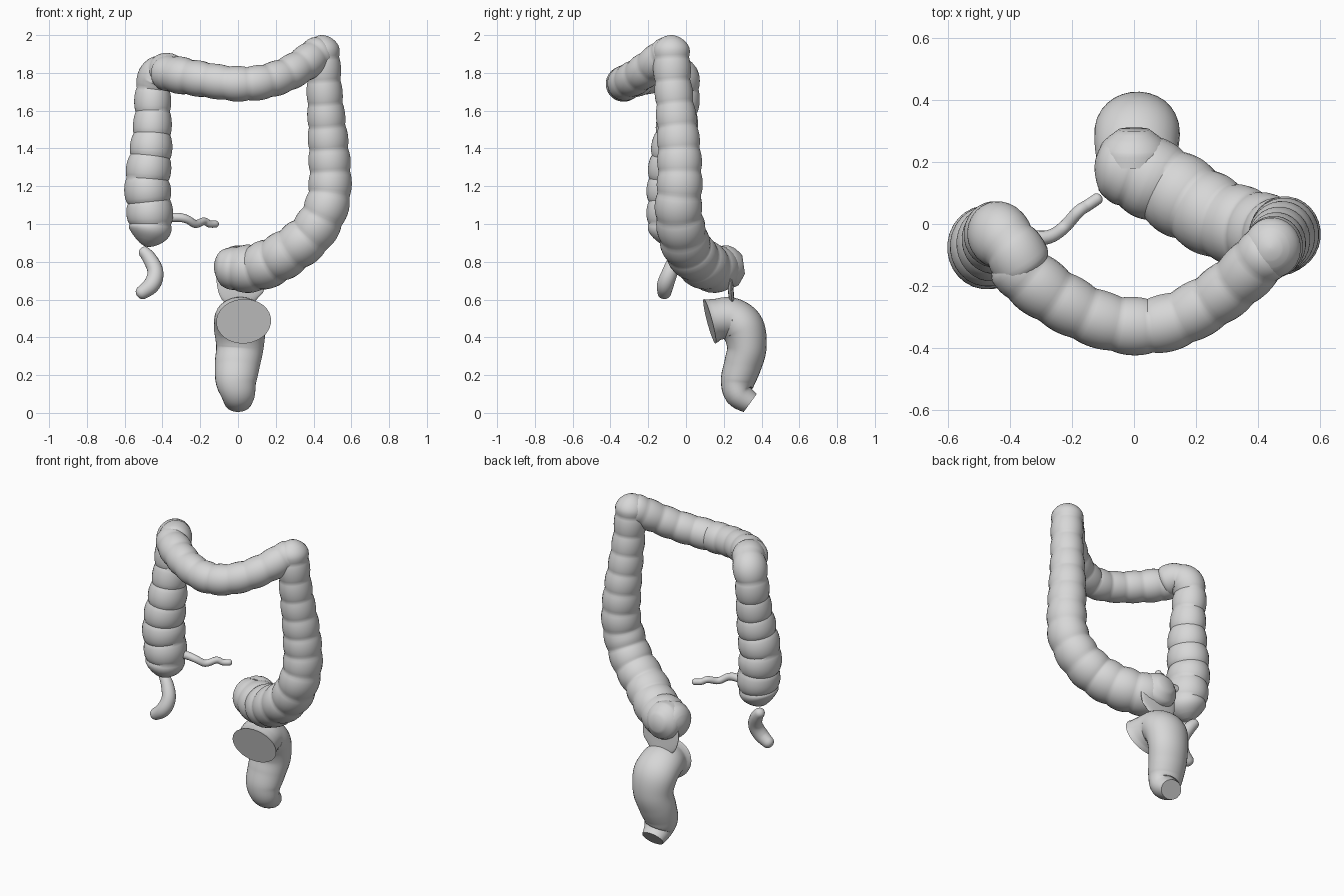
import bpy, bmesh, math
from mathutils import Vector

mat = bpy.data.materials.new("pale grey")
mat.diffuse_color = (0.68, 0.68, 0.68, 1)


def spline(pts, t):
    """Catmull-Rom through (x, y, z, radius) points."""
    i = min(int(t), len(pts) - 2)
    u = t - i
    a = [Vector(pts[max(0, min(len(pts) - 1, i + k))]) for k in (-1, 0, 1, 2)]
    return 0.5 * (2 * a[1] + (a[2] - a[0]) * u + (2 * a[0] - 5 * a[1] + 4 * a[2] - a[3]) * u * u
                  + (3 * a[1] - a[0] - 3 * a[2] + a[3]) * u ** 3)


def tube(name, pts, pouch=0.0, depth=0.1, round_start=0.0, round_end=0.0, sides=28,
         step=0.012, stretch=(1, 1, 1)):
    """Sweep a circle along a path; pouch = bulge length, round_* = dome length."""
    dense = [spline(pts, k * (len(pts) - 1) / 800) for k in range(801)]
    length = [0.0]
    for p, q in zip(dense, dense[1:]):
        length.append(length[-1] + (q.xyz - p.xyz).length)
    total = length[-1]
    n = round(total / step)
    count = max(1, round(total / pouch)) if pouch else 0
    stops = [total * k / n for k in range(n + 1)]
    for k in (0.02, 0.1, 0.3):                      # extra rings on the domes
        if round_start: stops.append(round_start * k)
        if round_end: stops.append(total - round_end * k)
    stops = sorted(set(stops))
    bm = bmesh.new()
    rings, side, j = [], None, 0
    for s in stops:
        while j < 799 and length[j + 1] < s:
            j += 1
        f = (s - length[j]) / max(1e-9, length[j + 1] - length[j])
        p = dense[j].lerp(dense[j + 1], min(1, f))
        d = (dense[min(800, j + 6)].xyz - dense[max(0, j - 6)].xyz).normalized()
        if side is None:
            side = d.orthogonal()
        side = (side - d * side.dot(d)).normalized()
        up = d.cross(side)
        r = p.w
        if count:
            r *= 1.03 - depth * (1 - abs(math.sin(math.pi * count * s / total)) ** 0.7)
        for cap, dist in ((round_start, s), (round_end, total - s)):
            if cap and dist < cap:
                r *= max(0.03, math.sqrt(1 - (1 - dist / cap) ** 2))
        ring = []
        for k in range(sides):
            a = 2 * math.pi * k / sides
            o = r * (side * math.cos(a) + up * math.sin(a))
            ring.append(bm.verts.new(p.xyz + Vector([c * m for c, m in zip(o, stretch)])))
        rings.append(ring)
    for a, b in zip(rings, rings[1:]):
        for k in range(sides):
            m = (k + 1) % sides
            bm.faces.new((a[k], a[m], b[m], b[k]))
    bm.faces.new(rings[0][::-1])
    bm.faces.new(rings[-1])
    bmesh.ops.recalc_face_normals(bm, faces=bm.faces)
    me = bpy.data.meshes.new(name)
    bm.to_mesh(me)
    bm.free()
    me.materials.append(mat)
    ob = bpy.data.objects.new(name, me)
    bpy.context.collection.objects.link(ob)
    bpy.context.view_layer.objects.active = ob
    ob.select_set(True)
    bpy.ops.object.shade_smooth_by_angle(angle=math.radians(40))
    ob.select_set(False)
    return ob


# Rising limb with its blind pouch at the bottom
tube("ascending_colon", [
    (-0.485, -0.085, 0.88, 0.085), (-0.465, -0.08, 0.98, 0.116), (-0.47, -0.075, 1.1, 0.121),
    (-0.48, -0.075, 1.22, 0.12), (-0.462, -0.065, 1.38, 0.112), (-0.452, -0.045, 1.55, 0.099),
    (-0.45, -0.03, 1.7, 0.095), (-0.43, -0.04, 1.78, 0.097), (-0.385, -0.09, 1.81, 0.095),
    (-0.34, -0.17, 1.795, 0.09)],
    pouch=0.12, round_start=0.11, round_end=0.05, stretch=(1, 1.08, 1))

# Sagging crossing limb
tube("transverse_colon", [
    (-0.42, -0.09, 1.805, 0.08), (-0.35, -0.165, 1.795, 0.096), (-0.24, -0.245, 1.775, 0.094),
    (-0.12, -0.305, 1.755, 0.091), (0, -0.33, 1.742, 0.092), (0.12, -0.315, 1.75, 0.091),
    (0.24, -0.255, 1.785, 0.09), (0.34, -0.18, 1.84, 0.09), (0.42, -0.1, 1.9, 0.09),
    (0.48, -0.06, 1.93, 0.07)],
    pouch=0.115, depth=0.08, round_start=0.05, round_end=0.07)

# Falling limb curving round to the middle
tube("descending_colon", [
    (0.44, -0.078, 2.0, 0.085), (0.447, -0.077, 1.9, 0.092), (0.455, -0.07, 1.75, 0.092),
    (0.465, -0.055, 1.6, 0.097), (0.48, -0.037, 1.4, 0.107), (0.488, -0.033, 1.22, 0.112),
    (0.465, -0.04, 1.08, 0.116), (0.39, -0.02, 0.95, 0.12), (0.28, 0.015, 0.86, 0.123),
    (0.17, 0.08, 0.795, 0.126), (0.07, 0.14, 0.765, 0.125), (-0.015, 0.175, 0.765, 0.118),
    (-0.08, 0.195, 0.77, 0.095), (-0.125, 0.205, 0.77, 0.08)],
    pouch=0.125, depth=0.09, round_start=0.09, round_end=0.05, stretch=(1, 1.06, 1))

# Cut end behind the lower bend, with a thin tail hanging down
tube("sigmoid_cut_end", [
    (0.0, 0.19, 0.77, 0.115), (0.0, 0.24, 0.775, 0.112), (0.0, 0.27, 0.78, 0.095),
    (0.0, 0.305, 0.785, 0.05)])
tube("sigmoid_tail", [
    (0.01, 0.235, 0.76, 0.12), (0.015, 0.235, 0.69, 0.128), (0.02, 0.24, 0.62, 0.11),
    (0.03, 0.25, 0.57, 0.05)], stretch=(1, 0.12, 1))

# Lower bend with a wide mouth to the front and a slanted cut at the bottom
tube("rectum", [
    (0.03, 0.125, 0.485, 0.122), (0.025, 0.165, 0.495, 0.11), (0.01, 0.235, 0.5, 0.112),
    (0.01, 0.3, 0.45, 0.115), (0.01, 0.322, 0.35, 0.105), (-0.003, 0.302, 0.26, 0.1),
    (-0.01, 0.275, 0.17, 0.091), (0, 0.28, 0.1, 0.076), (0, 0.34, 0.053, 0.059)],
    stretch=(1.2, 1, 1))

# Small side tubes
tube("ileum", [
    (-0.4, -0.04, 1.03, 0.024), (-0.32, -0.045, 1.035, 0.024), (-0.27, -0.04, 1.025, 0.022),
    (-0.225, -0.01, 1.0, 0.021), (-0.18, 0.04, 1.015, 0.02), (-0.15, 0.06, 1.0, 0.019),
    (-0.105, 0.09, 1.0, 0.019)],
    round_end=0.015, sides=16)
tube("appendix", [
    (-0.515, -0.04, 0.87, 0.027), (-0.47, -0.055, 0.82, 0.037), (-0.437, -0.085, 0.745, 0.042),
    (-0.46, -0.11, 0.675, 0.044), (-0.535, -0.115, 0.62, 0.032)],
    round_start=0.02, round_end=0.025, sides=20)
